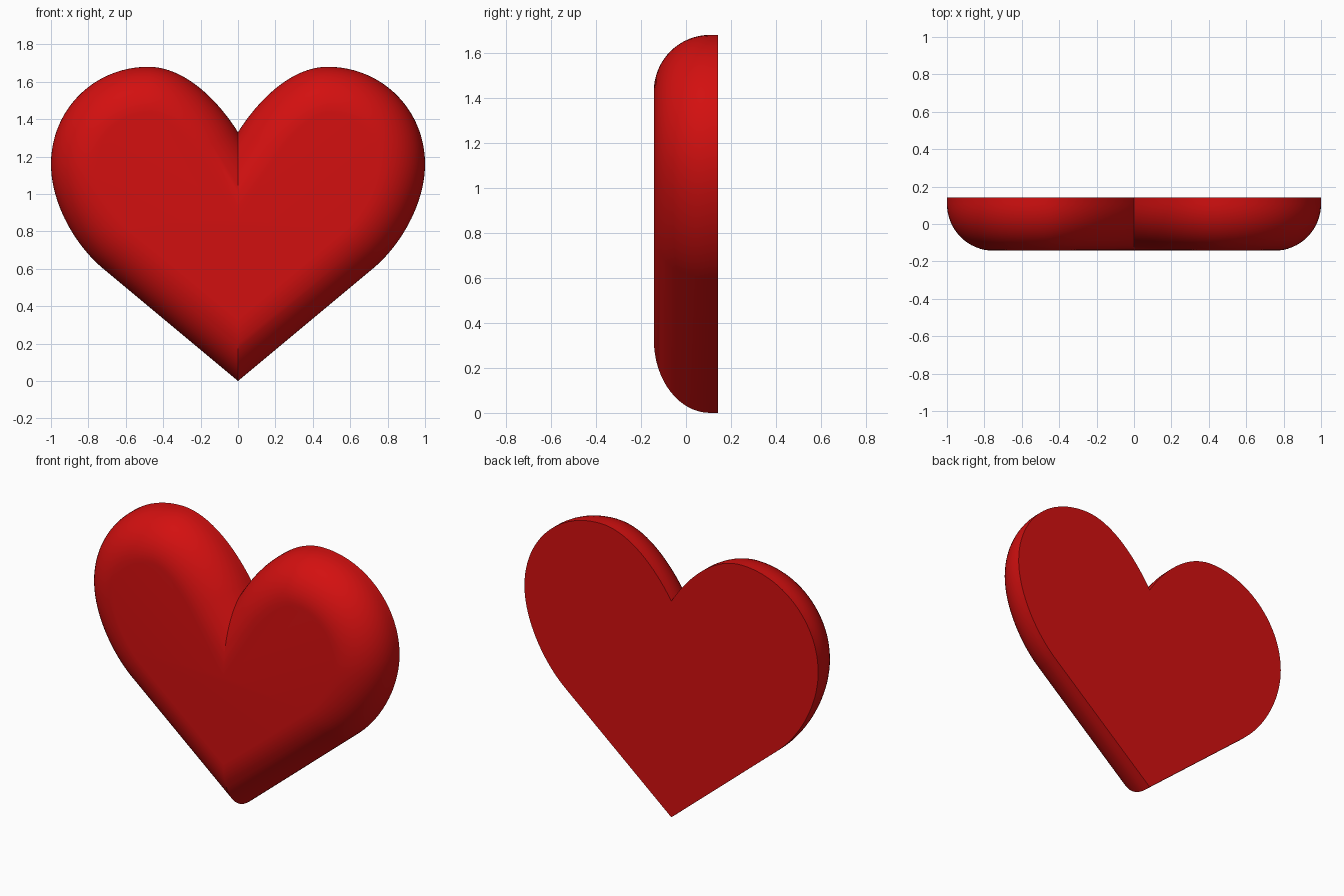
import bpy
import bmesh
import math
from mathutils import Vector
from mathutils.geometry import interpolate_bezier

cube = bpy.data.objects.get("Cube")
if cube:
    bpy.data.objects.remove(cube, do_unlink=True)

HALF_DEPTH = 0.143
RADIUS = 0.25
ARC_STEPS = 16
CURVE_STEPS = 24

# Red material
red = bpy.data.materials.new("heart_red")
red.use_nodes = True
colour = (0.65, 0.005, 0.005, 1)
red.diffuse_color = colour
red.node_tree.nodes["Principled BSDF"].inputs["Base Color"].default_value = colour

# Half outline: notch, lobe top, widest point, start of the straight lower edge
segments = [
    [(0, 1.33), (0.09, 1.475), (0.27, 1.68), (0.48, 1.68)],
    [(0.48, 1.68), (0.77, 1.68), (1, 1.45), (1, 1.16)],
    [(1, 1.16), (1, 0.96), (0.88, 0.733), (0.72, 0.6)],
]
half = []
for seg in segments:
    pts = interpolate_bezier(*[Vector(p) for p in seg], CURVE_STEPS)
    half += [p.to_2d() for p in pts[:-1]]
half += [Vector((0.72, 0.6)), Vector((0, 0))]

# Full clockwise outline from the mirrored half
outline = half + [Vector((-p.x, p.y)) for p in reversed(half[1:-1])]


def inward_miters(points):
    """Offset vectors that move every edge inward by one unit."""
    result = []
    for i, p in enumerate(points):
        a = (p - points[i - 1]).normalized()
        b = (points[(i + 1) % len(points)] - p).normalized()
        na, nb = Vector((a.y, -a.x)), Vector((b.y, -b.x))
        result.append((na + nb) / (1 + na.dot(nb)))
    return result


# Rim profile as (inset, y): short straight wall, then a quarter round
profile = [(0, HALF_DEPTH)]
for i in range(ARC_STEPS + 1):
    angle = math.pi / 2 * i / ARC_STEPS
    profile.append((RADIUS * (1 - math.cos(angle)),
                    RADIUS * (1 - math.sin(angle)) - HALF_DEPTH))

# Loft the rim and close front and back
bm = bmesh.new()
miters = inward_miters(outline)
rings = []
for inset, y in profile:
    moved = [p + m * inset for p, m in zip(outline, miters)]
    rings.append([bm.verts.new((p.x, y, p.y)) for p in moved])
count = len(outline)
for r0, r1 in zip(rings, rings[1:]):
    for i in range(count):
        j = (i + 1) % count
        bm.faces.new((r0[i], r0[j], r1[j], r1[i]))
bm.faces.new(rings[0])
bm.faces.new(rings[-1])
bmesh.ops.recalc_face_normals(bm, faces=bm.faces)

mesh = bpy.data.meshes.new("heart")
bm.to_mesh(mesh)
bm.free()
mesh.materials.append(red)
heart = bpy.data.objects.new("heart", mesh)
bpy.context.collection.objects.link(heart)

# Smooth rim with a crisp back edge, notch and tip
bpy.ops.object.select_all(action='DESELECT')
heart.select_set(True)
bpy.context.view_layer.objects.active = heart
bpy.ops.object.shade_smooth_by_angle(angle=math.radians(30))
